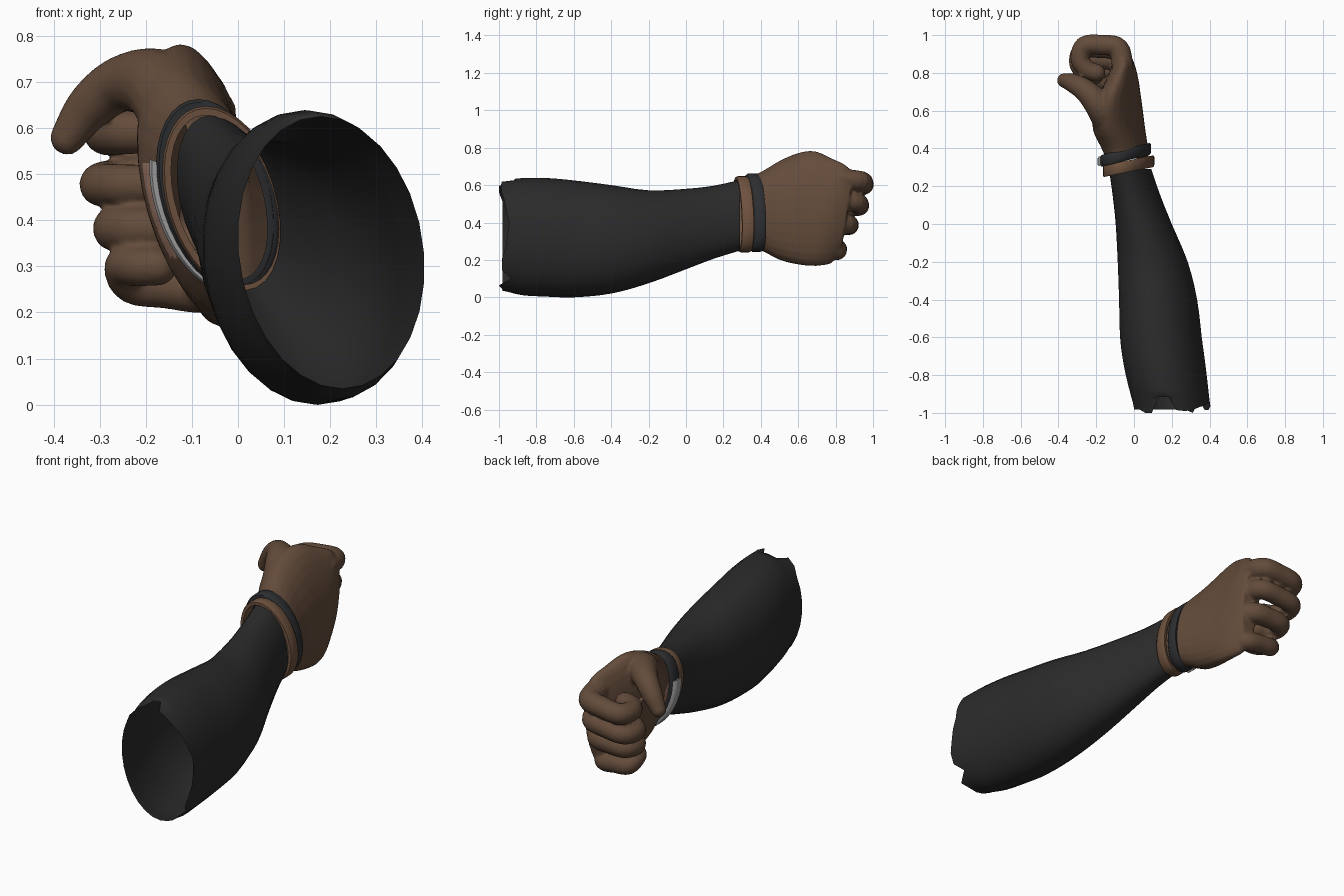
import bpy, bmesh, math
from mathutils import Vector

if "Cube" in bpy.data.objects:
    bpy.data.objects.remove(bpy.data.objects["Cube"])


def material(name, r, g, b):
    m = bpy.data.materials.new(name)
    m.diffuse_color = (r, g, b, 1)
    m.use_nodes = True
    m.node_tree.nodes["Principled BSDF"].inputs["Base Color"].default_value = m.diffuse_color
    return m


SKIN = material("brown skin", 0.125, 0.071, 0.043)
BLACK = material("black cloth", 0.024, 0.024, 0.025)
LEATHER = material("brown leather", 0.155, 0.083, 0.048)
STRAP = material("dark strap", 0.026, 0.027, 0.030)
SILVER = material("silver", 0.35, 0.35, 0.36)
PINK = material("pale pink", 0.38, 0.21, 0.15)


def finish(name, bm, *mats):
    bmesh.ops.recalc_face_normals(bm, faces=bm.faces)
    me = bpy.data.meshes.new(name)
    bm.to_mesh(me)
    bm.free()
    for m in mats:
        me.materials.append(m)
    ob = bpy.data.objects.new(name, me)
    bpy.context.collection.objects.link(ob)
    for p in me.polygons:
        p.use_smooth = True
    return ob


def loft(bm, rings, cap=False, closed=False):
    """Skin a list of equal-length point rings."""
    vs = [[bm.verts.new(p) for p in r] for r in rings]
    n = len(vs[0])
    pairs = list(zip(vs, vs[1:])) + ([(vs[-1], vs[0])] if closed else [])
    for a, b in pairs:
        for i in range(n):
            j = (i + 1) % n
            bm.faces.new((a[i], a[j], b[j], b[i]))
    if cap:
        bm.faces.new(vs[0])
        bm.faces.new(vs[-1])


def spline(rows, steps):
    """Catmull-Rom interpolation through rows of numbers."""
    out = []
    for i in range(len(rows) - 1):
        p0, p1 = rows[max(i - 1, 0)], rows[i]
        p2, p3 = rows[i + 1], rows[min(i + 2, len(rows) - 1)]
        for s in range(steps):
            t = s / steps
            out.append([0.5 * (2 * b + (c - a) * t + (2 * a - 5 * b + 4 * c - d) * t * t
                               + (3 * b - a - 3 * c + d) * t ** 3)
                        for a, b, c, d in zip(p0, p1, p2, p3)])
    return out + [list(rows[-1])]


def section(y, x0, x1, z0, z1, shear, n=28):
    """Leaning oval that fits the given x and z limits."""
    cx, cz, b = (x0 + x1) / 2, (z0 + z1) / 2, (z1 - z0) / 2
    a = math.sqrt(max(((x1 - x0) / 2) ** 2 - (shear * b) ** 2, 1e-4))
    return [Vector((cx + a * math.cos(t) + shear * b * math.sin(t), y, cz + b * math.sin(t)))
            for t in (math.tau * i / n for i in range(n))]


def tube(bm, rows, n=16, steps=5):
    """Round-ended tube along (x, y, z, radius) rows."""
    path = spline(rows, steps)
    pts = [Vector(p[:3]) for p in path]
    rad = [p[3] for p in path]
    d0, d1 = (pts[0] - pts[1]).normalized(), (pts[-1] - pts[-2]).normalized()
    r0, r1 = rad[0], rad[-1]
    dome = (0.35, 0.65, 0.87, 0.98)
    pts = [pts[0] + d0 * r0 * k for k in reversed(dome)] + pts + [pts[-1] + d1 * r1 * k for k in dome]
    ends = [math.sqrt(1 - k * k) for k in dome]
    rad = [r0 * e for e in reversed(ends)] + rad + [r1 * e for e in ends]
    side, rings = Vector((0.1, 0.2, 1)), []
    for i, p in enumerate(pts):
        d = (pts[min(i + 1, len(pts) - 1)] - pts[max(i - 1, 0)]).normalized()
        side = (side - d * side.dot(d)).normalized()
        up = d.cross(side)
        rings.append([p + (side * math.cos(t) + up * math.sin(t)) * rad[i]
                      for t in (math.tau * k / n for k in range(n))])
    loft(bm, rings, cap=True)


# Sleeve: open tube with a torn rear edge
rows = [(-0.97, 0.0, 0.405, 0.035, 0.625, -0.08),
        (-0.88, -0.025, 0.395, 0.012, 0.637, -0.08),
        (-0.75, -0.055, 0.38, 0.004, 0.638, -0.08),
        (-0.6, -0.075, 0.36, 0.0, 0.625, -0.08),
        (-0.4, -0.08, 0.335, 0.02, 0.60, -0.09),
        (-0.2, -0.087, 0.285, 0.075, 0.572, -0.10),
        (0.0, -0.097, 0.20, 0.15, 0.58, -0.13),
        (0.15, -0.113, 0.14, 0.207, 0.597, -0.18),
        (0.29, -0.133, 0.092, 0.25, 0.628, -0.2)]
rings = [section(*r) for r in spline(rows, 3)]
torn = {0: 0.015, 1: 0.025, 2: 0.01, 3: 0, 4: -0.015, 5: -0.02, 6: -0.015, 7: 0.06, 8: 0.06,
        9: -0.03, 10: -0.03, 23: -0.03, 24: 0.035, 25: -0.015, 26: -0.015, 27: 0.005}
for i, p in enumerate(rings[0]):
    p.y += torn.get(i, -0.012)
for i, p in enumerate(rings[1]):
    p.y = max(p.y, rings[0][i].y + 0.012)
bm = bmesh.new()
loft(bm, rings)
finish("sleeve", bm, BLACK)

# Hand: palm, four curled fingers and thumb fused together
bm = bmesh.new()
palm = [(0.30, -0.13, 0.08, 0.262, 0.63, -0.2),
        (0.40, -0.172, 0.075, 0.25, 0.67, -0.2),
        (0.50, -0.218, 0.06, 0.20, 0.73, -0.2),
        (0.60, -0.21, 0.047, 0.175, 0.772, -0.18),
        (0.68, -0.185, 0.037, 0.168, 0.782, -0.15),
        (0.76, -0.15, 0.027, 0.17, 0.745, -0.08),
        (0.83, -0.125, 0.012, 0.185, 0.71, 0.0),
        (0.88, -0.11, -0.005, 0.25, 0.665, 0.0)]
rings = [section(*r) for r in spline(palm, 3)]
for p in (p for ring in rings for p in ring):  # knuckle line slants back to the little finger
    p.y += 0.16 * (p.z - 0.56) * max(0, (p.y - 0.62) / 0.26)
loft(bm, rings, cap=True)

curl = [(0, 0), (0.1, 0.85), (0.5, 1), (0.9, 0.95), (1, 0.35), (0.84, -0.1), (0.62, -0.25)]
# reach in x, knuckle y, forward length, z at knuckle, z at tip, radius
fingers = [(0.225, 0.83, 0.118, 0.632, 0.592, 0.053),
           (0.237, 0.81, 0.118, 0.52, 0.477, 0.049),
           (0.205, 0.775, 0.095, 0.395, 0.382, 0.052),
           (0.185, 0.735, 0.078, 0.272, 0.30, 0.047)]
for k, (reach, y0, length, za, zb, r) in enumerate(fingers):
    tube(bm, [(-0.06 - reach * u, y0 + length * v,
               za + (zb - za) * min(1, i / 3.5) - (0.032 if k == 3 and 0 < i < 4 else 0),
               r * (1.08 - 0.03 * i)) for i, (u, v) in enumerate(curl)])
tube(bm, [(-0.12, 0.51, 0.61, 0.085), (-0.17, 0.61, 0.69, 0.081), (-0.25, 0.70, 0.697, 0.062),
          (-0.32, 0.745, 0.648, 0.052), (-0.37, 0.76, 0.58, 0.038)])
solid = finish("hand_solid", bm, SKIN)
mod = solid.modifiers.new("fuse", 'REMESH')
mod.mode, mod.voxel_size = 'VOXEL', 0.008
mod = solid.modifiers.new("soften", 'SMOOTH')
mod.factor, mod.iterations = 0.5, 2

# Keep the fused skin but open it at the wrist, so the hand is hollow like the sleeve
bpy.context.view_layer.update()
bm = bmesh.new()
bm.from_object(solid, bpy.context.evaluated_depsgraph_get())
bpy.data.objects.remove(solid)
bmesh.ops.delete(bm, geom=[f for f in bm.faces if f.calc_center_median().y < 0.345], context='FACES')
# Pale patch on the inner wrist
for f in bm.faces:
    c = f.calc_center_median()
    f.material_index = int(c.x < -0.12 and c.y < 0.475 and 0.32 < c.z < 0.525)
finish("hand", bm, SKIN, PINK)


def band(name, mat, y, tilt, width, thick, limits, start=0, end=360, n=36):
    """Wrist band, or an arc of one, with bevelled edges."""
    full = abs(end - start) >= 360
    x0, x1, z0, z1 = limits
    cx, cz, b, a = (x0 + x1) / 2, (z0 + z1) / 2, (z1 - z0) / 2, (x1 - x0) / 2 * 0.95
    profile = [(-0.5, 0), (-0.5, 0.75), (-0.35, 1), (0.35, 1), (0.5, 0.75), (0.5, 0)]
    rings = []
    for i in range(n if full else n + 1):
        t = math.radians(start + (end - start) * i / n)
        ring = []
        for w, h in profile:
            grow = thick * (h - 1)
            x = cx + (a + grow) * math.cos(t) - 0.2 * b * math.sin(t)
            z = cz + (b + grow) * math.sin(t)
            ring.append((x, y + tilt * (x - cx) + w * width, z))
        rings.append(ring)
    bm = bmesh.new()
    loft(bm, rings, cap=not full, closed=full)
    ob = finish(name, bm, mat)
    bpy.ops.object.select_all(action='DESELECT')
    ob.select_set(True)
    bpy.context.view_layer.objects.active = ob
    bpy.ops.object.shade_smooth_by_angle(angle=math.radians(50))


# Cuff, strap, and the buckle plate on the inner wrist
band("leather_cuff", LEATHER, 0.306, 0.2, 0.062, 0.02, (-0.165, 0.108, 0.24, 0.648))
band("wrist_strap", STRAP, 0.366, 0.25, 0.062, 0.028, (-0.178, 0.09, 0.243, 0.663))
band("buckle_plate", SILVER, 0.366, 0.25, 0.05, 0.022, (-0.193, 0.095, 0.238, 0.667), 158, 242, 16)
